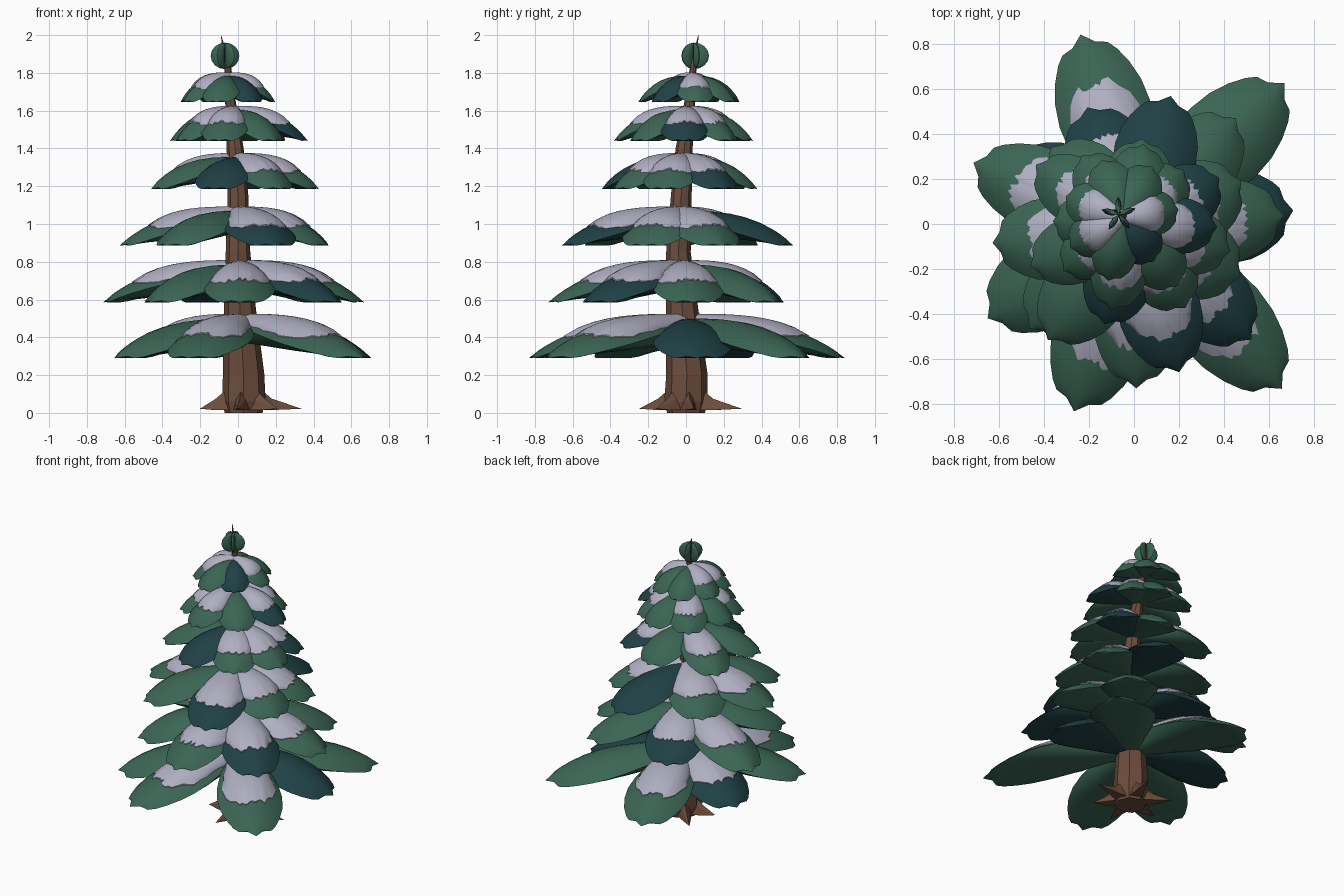
import bpy, bmesh, math, random
from mathutils import Vector

random.seed(4)
if "Cube" in bpy.data.objects:
    bpy.data.objects.remove(bpy.data.objects["Cube"], do_unlink=True)


def make_material(name, rgb):
    mat = bpy.data.materials.new(name)
    mat.use_nodes = True
    mat.diffuse_color = (*rgb, 1)
    mat.node_tree.nodes["Principled BSDF"].inputs["Base Color"].default_value = (*rgb, 1)
    return mat


GREEN = make_material("needle green", (0.043, 0.13, 0.089))
DARK = make_material("deep teal green", (0.014, 0.053, 0.06))
SNOW = make_material("snow", (0.43, 0.43, 0.54))
BARK = make_material("bark brown", (0.15, 0.073, 0.045))


def finish(bm, name, mat, angle=None, center=(0, 0, 0), turn=0):
    """Turn a bmesh into an object, smooth below the given angle."""
    bmesh.ops.remove_doubles(bm, verts=bm.verts, dist=0.0002)
    mesh = bpy.data.meshes.new(name)
    bm.to_mesh(mesh)
    bm.free()
    mesh.materials.append(mat)
    obj = bpy.data.objects.new(name, mesh)
    bpy.context.collection.objects.link(obj)
    obj.location = center
    obj.rotation_euler.z = turn
    if angle:
        bpy.ops.object.select_all(action="DESELECT")
        obj.select_set(True)
        bpy.context.view_layer.objects.active = obj
        bpy.ops.object.shade_smooth_by_angle(angle=math.radians(angle))


def add_grid(bm, rows, flip=False):
    """Skin a list of point rows with quads."""
    grid = [[bm.verts.new(p) for p in row] for row in rows]
    for a, b in zip(grid, grid[1:]):
        for i in range(len(a) - 1):
            quad = [a[i], b[i], b[i + 1], a[i + 1]]
            bm.faces.new(quad[::-1] if flip else quad)


# Bough outline: position along the length, share of the half width
OUTLINE = [(0, 0.35), (0.15, 0.55), (0.3, 0.77), (0.45, 0.94), (0.58, 1), (0.7, 0.95),
           (0.8, 0.82), (0.88, 0.65), (0.925, 0.5), (0.945, 0.25), (1, 0)]
ACROSS = [math.sin((i / 6 - 1) * math.pi / 2) for i in range(13)]


def width_at(u):
    for (a, wa), (b, wb) in zip(OUTLINE, OUTLINE[1:]):
        if u <= b:
            return wa + (wb - wa) * (u - a) / (b - a)
    return 0


def bough_top(u, v, length, half, drop, lift=0.0):
    """Point on the arched, drooping top of a bough whose root is the origin."""
    w = width_at(u)
    z = -drop * u ** 3.1 - 0.45 * drop * w * v * v
    return Vector((length * u, half * w * v, max(z + lift, -drop)))


def bough_belly(u, v, length, half, drop):
    """Point on the flattened underside, meeting the top along the rim."""
    rim = bough_top(u, v, length, half, drop)
    edge = bough_top(u, 1, length, half, drop).z
    floor = min(edge, -drop + 0.4 * drop * (1 - u))
    rim.z = floor + (edge - floor) * v ** 4
    return rim


def make_bough(name, mat, place, *size):
    bm = bmesh.new()
    for surface, flip in ((bough_top, False), (bough_belly, True)):
        add_grid(bm, [[surface(u, v, *size) for v in ACROSS] for u, w in OUTLINE], flip)
    finish(bm, name, mat, 50, *place)


def make_snow(name, place, length, half, drop):
    """Snow cap with a ragged rim lying on the inner part of a bough."""
    bm = bmesh.new()
    n, rows_n = 20, 9
    reach = [0.74 - 0.2 * (2 * i / n - 1) ** 4 + random.uniform(-0.025, 0.025)
             for i in range(n + 1)]
    rows = []
    for j in range(rows_n + 1):
        t = j / rows_n
        side = 0.83 + random.uniform(-0.05, 0.05)
        row = []
        for i in range(n + 1):
            v = 2 * i / n - 1
            lift = 0.004 + 0.1 * drop * (1 - v ** 6) * (1 - t ** 8)
            row.append(bough_top(t * reach[i], v * side, length, half, drop, lift))
        rows.append(row)
    add_grid(bm, rows)
    # thin rim so the cap reads as a solid layer
    skirt = [r[0] for r in rows] + rows[-1][1:] + [r[-1] for r in rows[-2::-1]]
    add_grid(bm, [skirt, [p - Vector((0, 0, 0.009)) for p in skirt]])
    finish(bm, name, SNOW, 40, *place)


# Tiers: centre x, centre y, top z, bottom z, half width, boughs (angle, reach, kind)
# kind: g = green, d = dark, s = carries snow
TIERS = [
    (0.02, 0, 0.50, 0.29, 0.21, [(107, 0.88, "gs"), (44, 0.9, "g"), (5, 0.69, "d"),
     (-49, 0.97, "gs"), (-109, 0.88, "gs"), (-148, 0.79, "g"), (157, 0.65, "ds")]),
    (0.01, -0.02, 0.785, 0.585, 0.19, [(158, 0.78, "gs"), (-90, 0.71, "gs"), (-44, 0.71, "ds"),
     (5, 0.66, "gs"), (48, 0.66, "g"), (112, 0.58, "ds"), (-137, 0.65, "g")]),
    (0, -0.04, 1.07, 0.885, 0.185, [(-72, 0.65, "ds"), (-129, 0.61, "g"), (184, 0.63, "gs"),
     (134, 0.53, "gs"), (75, 0.63, "d"), (26, 0.53, "gs"), (-22, 0.51, "gs")]),
    (0, -0.02, 1.355, 1.185, 0.15, [(-107, 0.445, "d"), (-57, 0.42, "gs"), (-13, 0.44, "gs"),
     (31, 0.44, "ds"), (85, 0.4, "g"), (147, 0.52, "gs"), (-160, 0.49, "g")]),
    (-0.02, 0, 1.605, 1.44, 0.125, [(-102, 0.39, "gs"), (-2, 0.39, "ds"), (-52, 0.35, "g"),
     (45, 0.34, "gs"), (80, 0.36, "g"), (125, 0.37, "gs"), (178, 0.34, "g"), (-145, 0.36, "gs")]),
    (-0.05, 0.03, 1.785, 1.645, 0.1, [(-55, 0.24, "d"), (8, 0.25, "gs"), (60, 0.26, "g"),
     (110, 0.27, "g"), (160, 0.27, "gs"), (-150, 0.27, "gs"), (-103, 0.29, "g")]),
]
for t, (cx, cy, top, bottom, half, boughs) in enumerate(TIERS, 1):
    for b, (angle, reach, kind) in enumerate(boughs, 1):
        place = ((cx, cy, top), math.radians(angle))
        size = (reach, half, top - bottom)
        make_bough(f"tier_{t}_bough_{b}", DARK if "d" in kind else GREEN, place, *size)
        if "s" in kind:
            make_snow(f"tier_{t}_snow_{b}", place, *size)

# Trunk: slightly bent, eight-sided, ending in a thin twig
PATH = [(0.03, 0, 0, 0.1), (0.03, 0, 0.06, 0.115), (0.03, 0.005, 0.2, 0.11),
        (0.01, -0.02, 0.55, 0.085), (0, -0.04, 0.85, 0.065), (0, -0.025, 1.15, 0.055),
        (-0.015, -0.01, 1.4, 0.045), (-0.04, 0.02, 1.65, 0.028), (-0.055, 0.04, 1.85, 0.016),
        (-0.075, 0.055, 1.93, 0.008), (-0.09, 0.065, 2.0, 0.001)]
bm = bmesh.new()
rings = []
for x, y, z, r in PATH:
    ring = [(x + r * math.cos(k * math.pi / 4), y + r * math.sin(k * math.pi / 4), z)
            for k in range(8)]
    rings.append(ring + ring[:1])
add_grid(bm, rings, flip=True)
bmesh.ops.remove_doubles(bm, verts=bm.verts, dist=0.0001)
bmesh.ops.holes_fill(bm, edges=[e for e in bm.edges if e.is_boundary])
bmesh.ops.recalc_face_normals(bm, faces=bm.faces)
finish(bm, "trunk", BARK)

# Roots: pointed wedges spreading from the foot of the trunk
ROOTS = [(8, 0.31), (72, 0.31), (135, 0.27), (190, 0.235), (262, 0.25), (318, 0.24)]
for i, (angle, reach) in enumerate(ROOTS, 1):
    bm = bmesh.new()
    base = [bm.verts.new(p) for p in ((0.06, -0.05, 0.015), (0.06, 0.05, 0.015),
                                      (0.07, 0.03, 0.09), (0.08, 0, 0.135),
                                      (0.07, -0.03, 0.09))]
    knee = [bm.verts.new((0.15, p.co.y * 0.6, 0.015 + (p.co.z - 0.015) * 0.5)) for p in base]
    tip = bm.verts.new((reach, 0, 0.022))
    for k in range(5):
        m = (k + 1) % 5
        bm.faces.new((base[m], base[k], knee[k], knee[m]))
        bm.faces.new((knee[m], knee[k], tip))
    bm.faces.new(base)
    bmesh.ops.recalc_face_normals(bm, faces=bm.faces)
    finish(bm, f"root_{i}", BARK, None, (0.03, 0, 0), math.radians(angle))

# Crown: upright blades fanned around the twig
for i in range(5):
    bm = bmesh.new()
    arc = [k * math.pi / 8 for k in range(9)]
    rim = [(0.08 * math.sin(a) if 0 < k < 8 else 0, 0.07 * math.cos(a))
           for k, a in enumerate(arc)]
    for s in (-1, 1):
        add_grid(bm, [[(x * f, s * 0.06 * f * (1 - f) * math.sin(a), z)
                       for f in (0, 0.35, 0.7, 1)] for (x, z), a in zip(rim, arc)], s > 0)
    bmesh.ops.remove_doubles(bm, verts=bm.verts, dist=0.0002)
    bmesh.ops.recalc_face_normals(bm, faces=bm.faces)
    finish(bm, f"crown_blade_{i + 1}", GREEN, 40,
           (-0.068, 0.042, 1.89), math.radians(20 + 72 * i))
